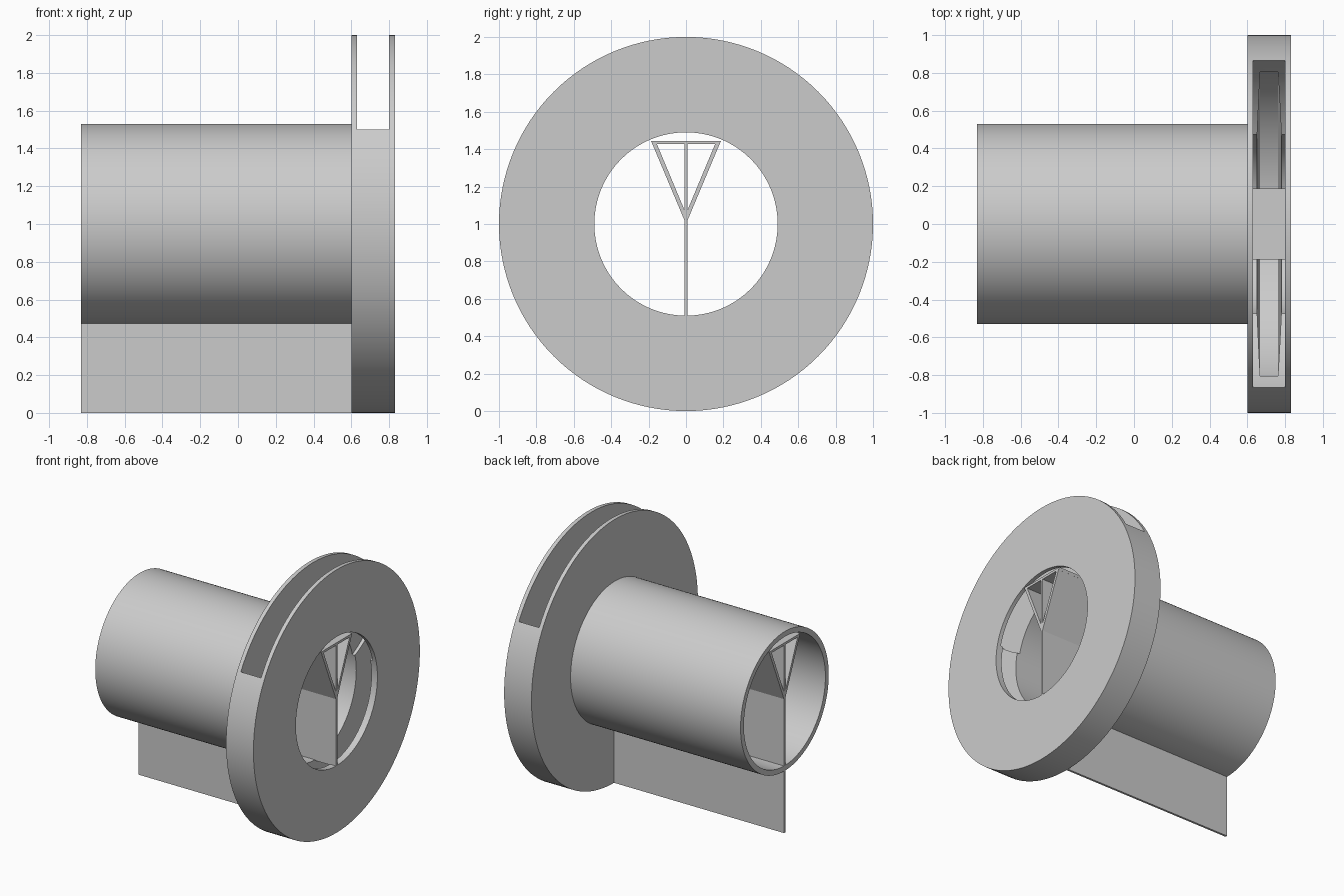
import bpy, bmesh
from math import sin, cos, tau, radians

cube = bpy.data.objects.get("Cube")
if cube:
    bpy.data.objects.remove(cube, do_unlink=True)

grey = bpy.data.materials.new("plain grey")
grey.use_nodes = True
grey.diffuse_color = (0.6, 0.6, 0.6, 1)
grey.node_tree.nodes["Principled BSDF"].inputs["Base Color"].default_value = (0.6, 0.6, 0.6, 1)

LEFT_END, RIGHT_END = -0.83, 0.83
FLANGE = 0.60          # inner face of the flange
BORE = 0.49
SIDES = 128


def finish(name, bm):
    bmesh.ops.recalc_face_normals(bm, faces=bm.faces)
    mesh = bpy.data.meshes.new(name)
    bm.to_mesh(mesh)
    bm.free()
    mesh.materials.append(grey)
    obj = bpy.data.objects.new(name, mesh)
    bpy.context.collection.objects.link(obj)
    return obj


def smooth(obj):
    bpy.ops.object.select_all(action='DESELECT')
    obj.select_set(True)
    bpy.context.view_layer.objects.active = obj
    bpy.ops.object.shade_smooth_by_angle(angle=radians(30))


def ring(name, profile):
    """Turn a closed (x, radius) profile about the x axis at z = 1."""
    bm = bmesh.new()
    loops = []
    for i in range(SIDES):
        a = tau * i / SIDES
        loops.append([bm.verts.new((x, r * sin(a), 1 - r * cos(a))) for x, r in profile])
    n = len(profile)
    for i in range(SIDES):
        p, q = loops[i], loops[(i + 1) % SIDES]
        for j in range(n):
            k = (j + 1) % n
            bm.faces.new((p[j], p[k], q[k], q[j]))
    return finish(name, bm)


def prism(name, points, direction):
    """Extrude a flat outline along a vector."""
    bm = bmesh.new()
    face = bm.faces.new([bm.verts.new(p) for p in points])
    new = bmesh.ops.extrude_face_region(bm, geom=[face])["geom"]
    bmesh.ops.translate(bm, vec=direction,
                        verts=[v for v in new if isinstance(v, bmesh.types.BMVert)])
    return finish(name, bm)


# Hollow barrel
barrel = ring("barrel", [(LEFT_END, BORE), (LEFT_END, 0.53), (FLANGE, 0.53), (FLANGE, BORE)])
smooth(barrel)

# Flange with a tapered channel opening into the bore
flange = ring("flange", [
    (FLANGE, BORE), (FLANGE, 1), (RIGHT_END, 1), (RIGHT_END, BORE),
    (0.78, BORE), (0.762, 0.9), (0.668, 0.9), (0.652, BORE)])

# Round slot cut into the top of the flange
slot = prism("slot_cutter",
             [(0.63, sin(tau * i / SIDES), 2 + cos(tau * i / SIDES)) for i in range(SIDES)],
             (0.17, 0, 0))
slot.hide_render = True
cut = flange.modifiers.new("slot", 'BOOLEAN')
cut.operation = 'DIFFERENCE'
cut.solver = 'EXACT'
cut.object = slot
bpy.context.view_layer.objects.active = flange
bpy.ops.object.modifier_apply(modifier=cut.name)
bpy.data.objects.remove(slot, do_unlink=True)
smooth(flange)

# Upright web running through the barrel and down to the ground
T = 0.008
prism("centre_web", [(x, -T, z) for x, z in (
    (LEFT_END, 0), (FLANGE, 0), (FLANGE, 0.505), (RIGHT_END, 0.505),
    (RIGHT_END, 1.43), (LEFT_END, 1.43))], (0, 2 * T, 0))

# Triangular duct: two sloping walls and a flat top
LENGTH = (RIGHT_END - LEFT_END, 0, 0)
for name, s in (("left_duct_wall", 1), ("right_duct_wall", -1)):
    prism(name, [(LEFT_END, s * y, z) for y, z in (
        (0, 1.0), (0.187, 1.445), (0.163, 1.445), (0, 1.055))], LENGTH)
prism("duct_top", [(LEFT_END, y, z) for y, z in (
    (-0.187, 1.445), (0.187, 1.445), (0.18, 1.427), (-0.18, 1.427))], LENGTH)
